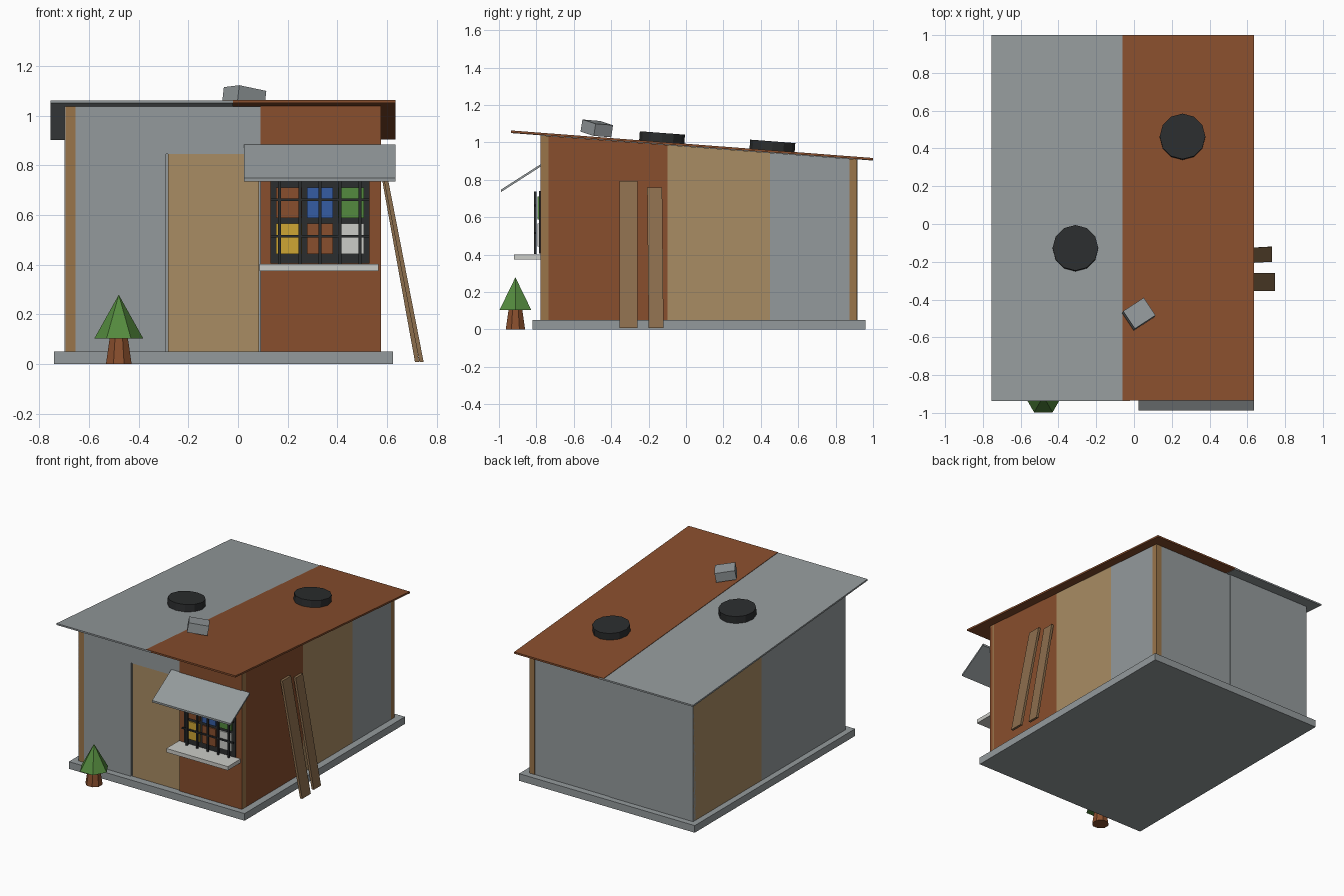
import bpy
import bmesh
import math
from mathutils import Vector, Matrix

if "Cube" in bpy.data.objects:
    bpy.data.objects.remove(bpy.data.objects["Cube"], do_unlink=True)


def material(name, hexcode):
    srgb = [int(hexcode[i:i + 2], 16) / 255 for i in (0, 2, 4)]
    rgb = [c / 12.92 if c < 0.04 else ((c + 0.055) / 1.055) ** 2.4 for c in srgb]
    mat = bpy.data.materials.new(name)
    mat.use_nodes = True
    mat.diffuse_color = (*rgb, 1)
    mat.node_tree.nodes["Principled BSDF"].inputs["Base Color"].default_value = (*rgb, 1)
    return mat


grey = material("metal grey", "949A9C")
rust = material("rust brown", "884E2D")
tan = material("plywood tan", "A98C63")
post_wood = material("post wood", "9A754A")
plank_wood = material("plank wood", "8C6E4D")
dark = material("dark rubber", "2B2D2E")
pale = material("pale white", "CBCCC7")
yellow = material("pane yellow", "CFA634")
blue = material("pane blue", "355CA3")
green = material("leaf green", "548A3E")


def finish(name, bm, mat):
    bmesh.ops.recalc_face_normals(bm, faces=bm.faces)
    mesh = bpy.data.meshes.new(name)
    bm.to_mesh(mesh)
    bm.free()
    mesh.materials.append(mat)
    obj = bpy.data.objects.new(name, mesh)
    bpy.context.collection.objects.link(obj)
    return obj


def box(name, x, y, z, mat, warp=None):
    """Box from (min, max) ranges; warp moves each corner."""
    bm = bmesh.new()
    bmesh.ops.create_cube(bm, size=1)
    for v in bm.verts:
        v.co = Vector([r[0] if c < 0 else r[1] for c, r in zip(v.co, (x, y, z))])
        if warp:
            v.co = warp(v.co)
    return finish(name, bm, mat)


def frustum(name, sides, r0, r1, height, mat, loc, start=0.0):
    bm = bmesh.new()
    rings = []
    for r, z in ((r0, 0), (r1, height)):
        angles = [start + math.tau * i / sides for i in range(sides)]
        rings.append([bm.verts.new((r * math.cos(a), r * math.sin(a), z)) for a in angles])
        bm.faces.new(rings[-1])
    for i in range(sides):
        j = (i + 1) % sides
        bm.faces.new((rings[0][i], rings[0][j], rings[1][j], rings[1][i]))
    bmesh.ops.remove_doubles(bm, verts=bm.verts, dist=0.0005)
    obj = finish(name, bm, mat)
    obj.location = loc
    return obj


SLOPE = -0.076
FLOOR = 0.05


def roof_z(y):
    return 0.979 + SLOPE * y


def on_roof(co):
    return co + Vector((0, 0, roof_z(co.y)))


def to_roof(co):
    return Vector((co.x, co.y, roof_z(co.y) if co.z > 0.9 else co.z))


def wall(name, x, y, mat, bottom=FLOOR):
    return box(name, x, y, (bottom, 1), mat, to_roof)


# Foundation
box("foundation_slab", (-0.74, 0.625), (-0.82, 0.96), (0, FLOOR), grey)

# Corner posts
for side, x in (("right", (-0.695, -0.655)), ("left", (0.535, 0.575))):
    for end, y in (("front", (-0.775, -0.735)), ("back", (0.875, 0.915))):
        wall(f"{end}_{side}_post", x, y, post_wood)

# Front wall, door and lintel
wall("front_grey_panel", (-0.655, -0.29), (-0.775, -0.75), grey)
wall("front_lintel", (-0.29, 0.09), (-0.773, -0.75), grey, 0.845)
box("door", (-0.282, 0.085), (-0.768, -0.75), (FLOOR, 0.845), tan)
box("door_backing", (-0.29, 0.09), (-0.76, -0.745), (FLOOR, 0.85), grey)
wall("front_rust_panel", (0.09, 0.575), (-0.778, -0.75), rust)

# Left side wall
for name, y, mat in (("rust", (-0.735, -0.10), rust), ("tan", (-0.10, 0.45), tan),
                     ("grey", (0.45, 0.875), grey)):
    wall(f"left_{name}_panel", (0.55, 0.575), y, mat)

# Right side wall
wall("right_tan_panel", (-0.698, -0.67), (0.16, 0.915), tan)
wall("right_grey_panel", (-0.698, -0.67), (-0.775, 0.16), grey)

# Back wall
wall("back_left_panel", (-0.05, 0.535), (0.89, 0.913), grey)
wall("back_right_panel", (-0.698, -0.05), (0.89, 0.918), grey)

# Overlapping roof sheets
box("grey_roof_sheet", (-0.755, -0.02), (-0.936, 1.0), (0, 0.011), grey, on_roof)
box("rust_roof_sheet", (-0.06, 0.635), (-0.935, 1.0), (0.002, 0.014), rust, on_roof)

# Tyres and block lying on the roof
for i, (x, y) in enumerate(((0.257, 0.46), (-0.31, -0.13))):
    tyre = frustum(f"roof_tyre_{i + 1}", 12, 0.121, 0.121, 0.05, dark,
                   (x, y, roof_z(y) + 0.012))
    tyre.rotation_euler.x = math.atan(SLOPE)
block = box("roof_block", (-0.066, 0.066), (-0.056, 0.056), (-0.033, 0.033), grey)
block.location = (0.025, -0.477, 1.075)
block.rotation_euler = (math.radians(-4), math.radians(10), math.radians(33))

# Window with coloured panes
box("window_frame", (0.13, 0.53), (-0.786, -0.77), (0.405, 0.74), dark)
pane_rows = ((0.588, 0.71, (rust, blue, green)), (0.443, 0.567, (yellow, rust, pale)))
for r, (z0, z1, mats) in enumerate(pane_rows):
    for c, mat in enumerate(mats):
        x = 0.153 + 0.125 * c
        box(f"window_pane_{r + 1}_{c + 1}", (x, x + 0.105), (-0.795, -0.785), (z0, z1), mat)

# Window bars
for i in range(5):
    x = 0.168 + 0.081 * i
    box(f"upright_bar_{i + 1}", (x - 0.006, x + 0.006), (-0.812, -0.8), (0.403, 0.738), dark)
for i, z in enumerate((0.515, 0.662)):
    box(f"cross_bar_{i + 1}", (0.13, 0.53), (-0.811, -0.801), (z - 0.005, z + 0.005), dark)

# Sill and awning
box("window_sill", (0.087, 0.565), (-0.92, -0.77), (0.375, 0.402), pale)
box("awning", (0.025, 0.635), (-0.988, -0.775), (-0.013, 0), grey,
    lambda co: co + Vector((0, 0, 0.885 + 0.64 * (co.y + 0.775))))

# Planks leaning on the left wall
for i, (x, y, top, skew) in enumerate(((0.732, (-0.355, -0.26), 0.795, 0.0),
                                       (0.714, (-0.2, -0.12), 0.76, -0.01))):
    lean = (0.577 - x) / top
    box(f"leaning_plank_{i + 1}", (x, x + 0.017), y, (0.008, top), plank_wood,
        lambda co: co + Vector((lean * co.z, skew * co.z, 0)))

# Small tree
frustum("tree_trunk", 8, 0.056, 0.038, 0.115, rust, (-0.48, -0.912, 0), math.pi / 8)
frustum("tree_crown", 6, 0.098, 0.0001, 0.175, green, (-0.48, -0.912, 0.104))
